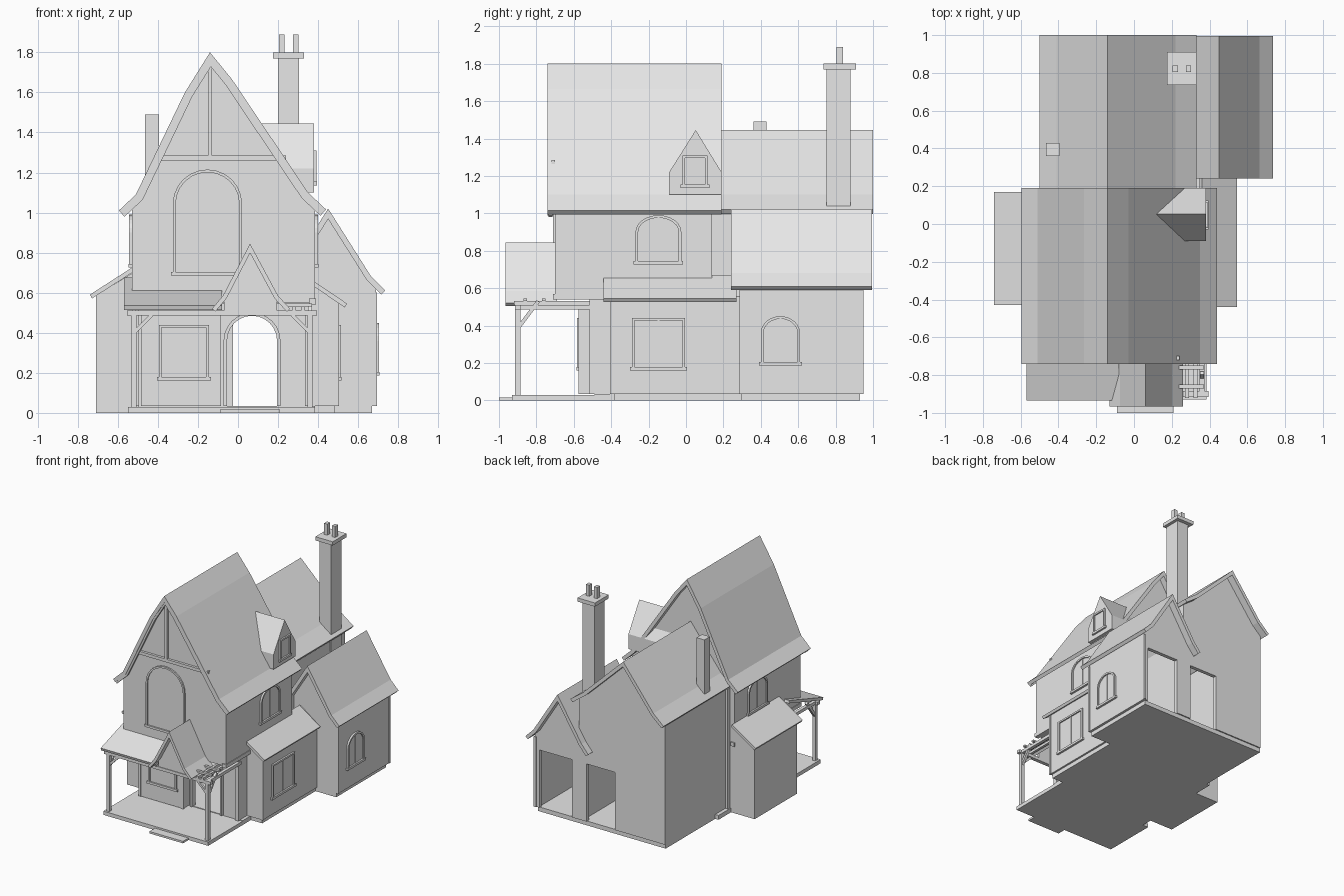
import bpy, bmesh, math
from mathutils import Vector

if "Cube" in bpy.data.objects:
    bpy.data.objects.remove(bpy.data.objects["Cube"])

grey = bpy.data.materials.new("pale_grey")
grey.diffuse_color = (0.8, 0.8, 0.8, 1)
grey.use_nodes = True
grey.node_tree.nodes["Principled BSDF"].inputs["Base Color"].default_value = grey.diffuse_color


def finish(name, bm):
    bmesh.ops.recalc_face_normals(bm, faces=bm.faces)
    me = bpy.data.meshes.new(name)
    bm.to_mesh(me)
    bm.free()
    me.materials.append(grey)
    ob = bpy.data.objects.new(name, me)
    bpy.context.collection.objects.link(ob)
    return ob


def place(axis, p, a):
    return (p[0], a, p[1]) if axis == 'y' else (a, p[0], p[1])


def prism(name, poly, axis, a0, a1):
    """Outline (x,z) swept along y, or (y,z) swept along x."""
    bm = bmesh.new()
    r0 = [bm.verts.new(place(axis, p, a0)) for p in poly]
    r1 = [bm.verts.new(place(axis, p, a1)) for p in poly]
    bm.faces.new(r0)
    bm.faces.new(r1)
    n = len(poly)
    for i in range(n):
        j = (i + 1) % n
        bm.faces.new((r0[i], r0[j], r1[j], r1[i]))
    return finish(name, bm)


def box(name, x0, x1, y0, y1, z0, z1):
    return prism(name, [(x0, z0), (x1, z0), (x1, z1), (x0, z1)], 'y', y0, y1)


def beam(name, p, q, w):
    p, q = Vector(p), Vector(q)
    bm = bmesh.new()
    bmesh.ops.create_cube(bm, size=1)
    ob = finish(name, bm)
    ob.scale = (w, w, (q - p).length)
    ob.rotation_euler = (q - p).to_track_quat('Z', 'Y').to_euler()
    ob.location = (p + q) / 2
    return ob


def arch(u0, u1, z0, z1, rise, n=12):
    """Outline with a rounded head; rise 0 gives a rectangle."""
    if rise == 0:
        return [(u0, z0), (u0, z1), (u1, z1), (u1, z0)]
    c, r = (u0 + u1) / 2, (u1 - u0) / 2
    head = [(c - r * math.cos(math.pi * i / n), z1 - rise + rise * math.sin(math.pi * i / n))
            for i in range(n + 1)]
    return [(u0, z0)] + head + [(u1, z0)]


def window(name, u0, u1, z0, z1, rise, axis, wall, out, bars=1):
    """Raised frame ring, thin pane, glazing bars and sill on a wall plane."""
    w = 0.014
    o = arch(u0, u1, z0, z1, rise)
    i = arch(u0 + w, u1 - w, z0 + w, z1 - w, max(rise - w, 0))
    bm = bmesh.new()
    rings = [[bm.verts.new(place(axis, p, a)) for p in poly]
             for poly, a in ((o, wall), (o, wall + out), (i, wall + out), (i, wall))]
    n = len(o)
    for k in range(4):
        A, B = rings[k], rings[(k + 1) % 4]
        for j in range(n):
            m = (j + 1) % n
            bm.faces.new((A[j], A[m], B[m], B[j]))
    finish(name + "_frame", bm)
    prism(name + "_pane", i, axis, wall - out * 0.1, wall + out * 0.25)
    for k in range(bars):
        c = u0 + (u1 - u0) * (k + 1) / (bars + 1)
        prism(name + "_bar", arch(c - .005, c + .005, z0 + w, z1 - w, 0), axis, wall, wall + out * .5)
    prism(name + "_sill", arch(u0 - .01, u1 + .01, z0 - .004, z0 + w, 0), axis, wall, wall + out * 1.2)


def under(pts, t):
    """Profile offset downwards by thickness t with mitred corners."""
    P = [Vector(p) for p in pts]
    N = [Vector(((b - a).y, -(b - a).x)).normalized() for a, b in zip(P, P[1:])]
    res = []
    for i, p in enumerate(P):
        a, b = N[max(i - 1, 0)], N[min(i, len(N) - 1)]
        m = (a + b).normalized()
        res.append(tuple(p + m * t / m.dot(a)))
    return res


def roof(name, pts, axis, a0, a1, t=0.028):
    return prism(name, pts + under(pts, t)[::-1], axis, a0, a1)


def wall_top(pts, x, t=0.02):
    u = under(pts, t)
    for a, b in zip(u, u[1:]):
        if a[0] <= x <= b[0]:
            return a[1] + (b[1] - a[1]) * (x - a[0]) / (b[0] - a[0])


def gable(name, pts, x0, x1, z0, y0, y1, notch=()):
    """Gable wall under a roof profile, with an optional opening at its foot."""
    head = [p for p in under(pts, 0.02) if x0 < p[0] < x1]
    poly = [(x0, z0), (x0, wall_top(pts, x0))] + head + [(x1, wall_top(pts, x1)), (x1, z0)]
    return prism(name, poly + list(notch)[::-1], 'y', y0, y1)


# floor slabs and step
F = 0.035
box("house_base", -.50, .385, -.49, .30, 0, F)
box("back_base", -.47, .67, .295, .93, 0, F)
box("left_bay_base", -.71, -.5, -.40, .14, 0, F)
box("right_bay_base", .385, .485, -.385, .295, 0, F)
box("porch_floor", -.55, .385, -.93, -.49, 0, .03)
box("porch_step", -.09, .21, -1.0, -.93, 0, .016)

# main roof and upper floor
MAIN = [(-.595, 1.01), (-.51, 1.09), (-.265, 1.6), (-.14, 1.8), (-.03, 1.665), (.35, 1.1), (.44, 1.015)]
roof("main_roof", MAIN, 'y', -.74, .19)
gable("upper_front_wall", MAIN, -.53, .385, .55, -.70, -.67)
gable("upper_back_wall", MAIN, -.53, .385, .55, .11, .14)
for x0, x1, e in ((-.53, -.50, -.53), (.355, .385, .385)):
    box("upper_side_wall", x0, x1, -.67, .11, .55, wall_top(MAIN, e))
box("upper_floor", -.525, .38, -.69, .13, .545, .58)
for x in (-.53, .36):
    box("upper_sill_beam", x - .005, x + .03, -.71, .15, .54, .57)

# timbers on the front gable
box("gable_post", -.15, -.13, -.72, -.70, 1.28, 1.77)
box("gable_tie", -.39, .24, -.72, -.70, 1.26, 1.285)
rim = under(MAIN, .022)
prism("barge_board", rim + under(MAIN, .042)[::-1], 'y', -.735, -.715)

# lower main walls with the arched doorway
door = arch(-.055, .195, F, .485, .125)
prism("lower_front_wall", [(-.5, F), (-.5, .56), (.36, .56), (.36, F)] + door[::-1], 'y', -.49, -.46)
box("lower_left_wall", -.50, -.47, -.46, .14, F, .56)
box("lower_right_wall", .33, .36, -.46, .29, F, .56)
outer = arch(-.072, .212, F, .5, .14)
prism("door_frame", outer + door[::-1], 'y', -.51, -.49)
for x in (-.525, .335):
    box("corner_post", x, x + .03, -.515, -.485, F, .55)
box("window_bay", -.48, -.09, -.57, -.49, F, .5)
for x in (-.485, -.105):
    box("bay_post", x, x + .02, -.575, -.555, F, .5)

# porch
BEAM = .485
box("porch_beam", -.555, .395, -.915, -.885, BEAM, .51)
for x in (-.52, .36):
    box("porch_post", x - .013, x + .013, -.915, -.885, .03, BEAM)
    box("porch_side_beam", x - .013, x + .013, -.90, -.49, BEAM, .51)
    beam("porch_brace", (x, -.895, .39), (x, -.79, .53), .02)
    s = 1 if x < 0 else -1
    beam("porch_front_brace", (x, -.9, .40), (x + s * .09, -.9, .49), .018)
for x in (.28, .325):
    box("porch_rafter", x - .01, x + .01, -.92, -.49, .51, .53)
for y in (-.86, -.76):
    box("porch_batten", .22, .37, y - .01, y + .01, .53, .545)
roof("porch_lean_roof", [(-.935, .535), (-.5, .675)], 'x', -.57, -.08, .022)
PORCH = [(-.13, .52), (-.075, .585), (.06, .845), (.2, .585), (.26, .52)]
roof("porch_gable_roof", PORCH, 'y', -.965, -.69, .022)
gable("porch_gable_wall", PORCH, -.07, .195, .5, -.91, -.89)

# back house
BACK = [(-.5, 1.02), (-.41, 1.1), (-.14, 1.445), (.22, 1.1), (.33, 1.02)]
roof("back_roof", BACK, 'y', .12, 1.0)
gable("back_wall", BACK, -.47, .295, F, .91, .94, [(-.025, F), (-.025, .5), (.23, .5), (.23, F)])
box("back_left_wall", -.47, -.44, .12, .91, F, wall_top(BACK, -.47))
box("back_right_wall", .265, .295, .12, .91, F, wall_top(BACK, .29))
box("back_corner_post", -.49, -.46, .14, .17, F, 1.0)

# side wing
WING = [(.175, .61), (.235, .68), (.45, 1.02), (.665, .68), (.735, .61)]
roof("wing_roof", WING, 'y', .24, .995)
gable("wing_back_wall", WING, .295, .69, F, .91, .94, [(.36, F), (.36, .5), (.65, .5), (.65, F)])
gable("wing_front_wall", WING, .295, .69, F, .29, .32)
box("wing_side_wall", .66, .69, .32, .91, F, wall_top(WING, .69))
for y in (.285, .93):
    box("wing_corner_post", .675, .695, y, y + .018, F, .6)

# lean-to bays on both sides
prism("left_bay", [(-.71, F), (-.71, .585), (-.5, .715), (-.5, F)], 'y', -.40, .14)
roof("left_bay_roof", [(-.74, .59), (-.53, .725)], 'y', -.43, .17, .022)
prism("right_bay", [(.355, F), (.355, .66), (.5, .555), (.5, F)], 'y', -.40, .29)
roof("right_bay_roof", [(.36, .67), (.545, .545)], 'y', -.44, .27, .022)
box("right_bay_post", .488, .505, -.405, -.385, F, .55)

# dormer on the right slope
prism("dormer", [(-.09, 1.1), (-.09, 1.22), (.052, 1.445), (.19, 1.22), (.19, 1.1)], 'x', 0, .38)

# windows
window("front_arch_window", -.325, .02, .69, 1.215, .17, 'y', -.70, -.012, 0)
window("bay_window", -.395, -.145, .165, .44, 0, 'y', -.57, -.012, 0)
window("right_bay_window", -.29, -.005, .165, .44, 0, 'x', .50, .014)
window("wing_window", .40, .61, .19, .45, .09, 'x', .69, .014)
window("dormer_window", -.02, .115, 1.14, 1.31, 0, 'x', .38, .012, 0)
window("upper_right_window", -.27, -.025, .73, .99, .09, 'x', .385, .014)
window("upper_left_window", -.27, -.025, .73, .99, .09, 'x', -.53, -.014)

# chimneys
box("chimney_stack", .2, .305, .75, .88, .9, 1.78)
box("chimney_cap", .175, .33, .735, .91, 1.77, 1.8)
for x in (.205, .275):
    box("chimney_pot", x, x + .028, .805, .84, 1.8, 1.89)
box("small_chimney", -.465, -.395, .36, .43, 1.0, 1.49)
